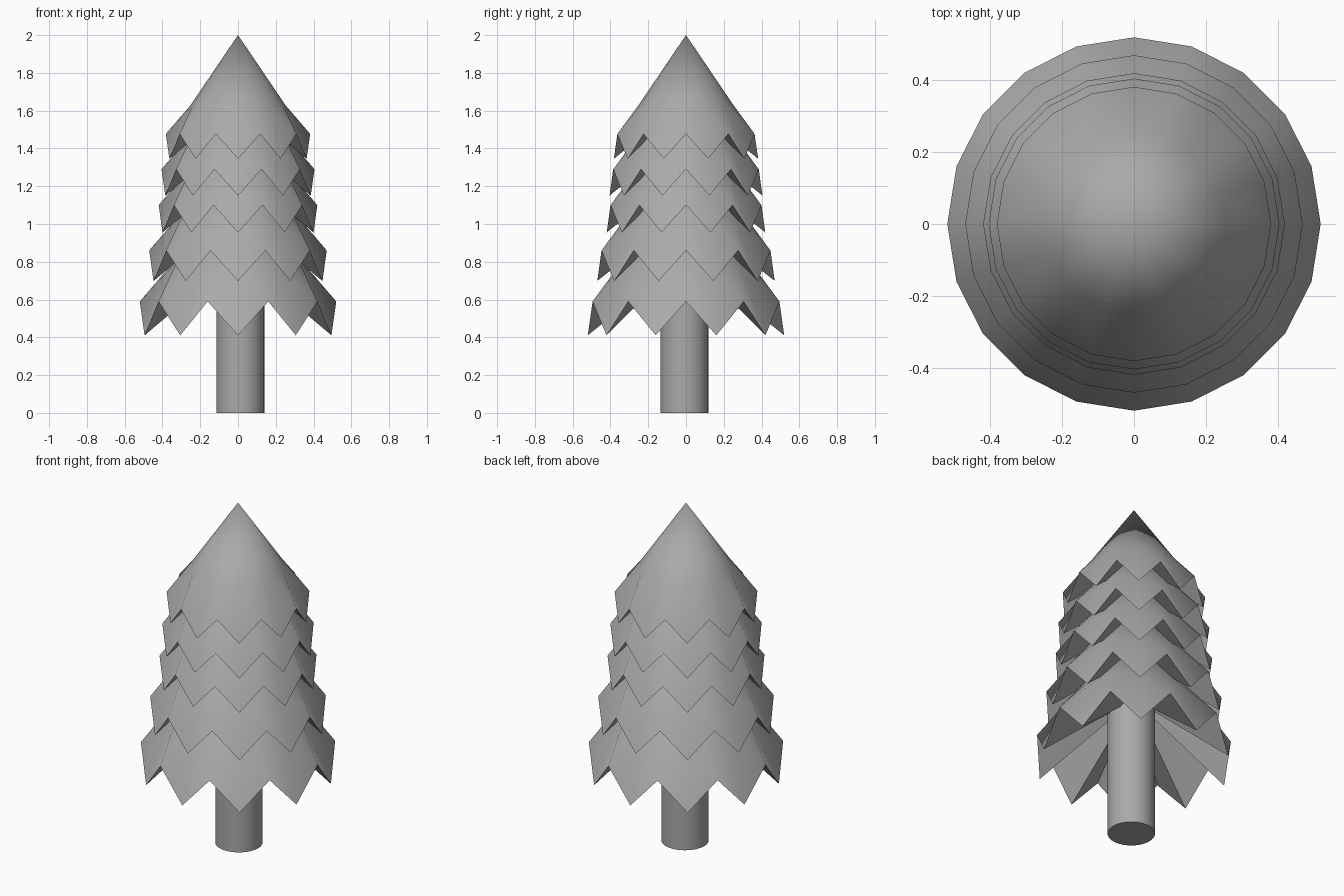
import bpy
import bmesh
from math import sin, cos, pi, radians

cube = bpy.data.objects.get("Cube")
if cube:
    bpy.data.objects.remove(cube, do_unlink=True)

# One plain grey for the whole tree
GREY = (0.4, 0.4, 0.4, 1.0)
grey = bpy.data.materials.new("plain_grey")
grey.use_nodes = True
grey.diffuse_color = GREY
grey.node_tree.nodes["Principled BSDF"].inputs["Base Color"].default_value = GREY

SIDES = 20


def finish(bm, name, angle):
    bmesh.ops.recalc_face_normals(bm, faces=bm.faces)
    mesh = bpy.data.meshes.new(name)
    bm.to_mesh(mesh)
    bm.free()
    mesh.materials.append(grey)
    obj = bpy.data.objects.new(name, mesh)
    bpy.context.collection.objects.link(obj)
    bpy.ops.object.select_all(action='DESELECT')
    obj.select_set(True)
    bpy.context.view_layer.objects.active = obj
    bpy.ops.object.shade_smooth_by_angle(angle=radians(angle))
    return obj


def branch_tier(name, radius, z):
    """Cone with a zigzag rim and a pleated, hollowed underside."""
    bm = bmesh.new()
    apex = bm.verts.new((0, 0, z + 1.37 * radius))
    hollow = bm.verts.new((0, 0, z + 0.46 * radius))
    ring, rim = [], []
    for i in range(SIDES):
        a = 2 * pi * i / SIDES
        x, y = radius * cos(a), radius * sin(a)
        drop = 0.345 * radius if i % 2 else 0
        ring.append(bm.verts.new((0.66 * x, 0.66 * y, z + 0.395 * radius)))
        rim.append(bm.verts.new((x, y, z - drop)))
    for i in range(SIDES):
        j = (i + 1) % SIDES
        bm.faces.new((apex, ring[i], ring[j]))
        bm.faces.new((hollow, rim[j], rim[i]))
        # Split each side panel from the notch to the ring above the point
        notch, point = (j, i) if i % 2 else (i, j)
        bm.faces.new((ring[point], rim[point], rim[notch]))
        bm.faces.new((ring[point], rim[notch], ring[notch]))
    return finish(bm, name, 50)


# Branch tiers from bottom to top: radius, height of the rim's upper points
tiers = [(0.52, 0.59), (0.47, 0.86), (0.42, 1.10), (0.405, 1.29), (0.382, 1.477)]
for n, (radius, z) in enumerate(tiers, 1):
    branch_tier(f"branch_tier_{n}", radius, z)

# Trunk, set slightly off centre
bm = bmesh.new()
bmesh.ops.create_cone(bm, cap_ends=True, segments=32, radius1=0.127, radius2=0.127, depth=0.9)
bmesh.ops.translate(bm, verts=bm.verts, vec=(0.012, -0.008, 0.45))
finish(bm, "trunk", 30)
